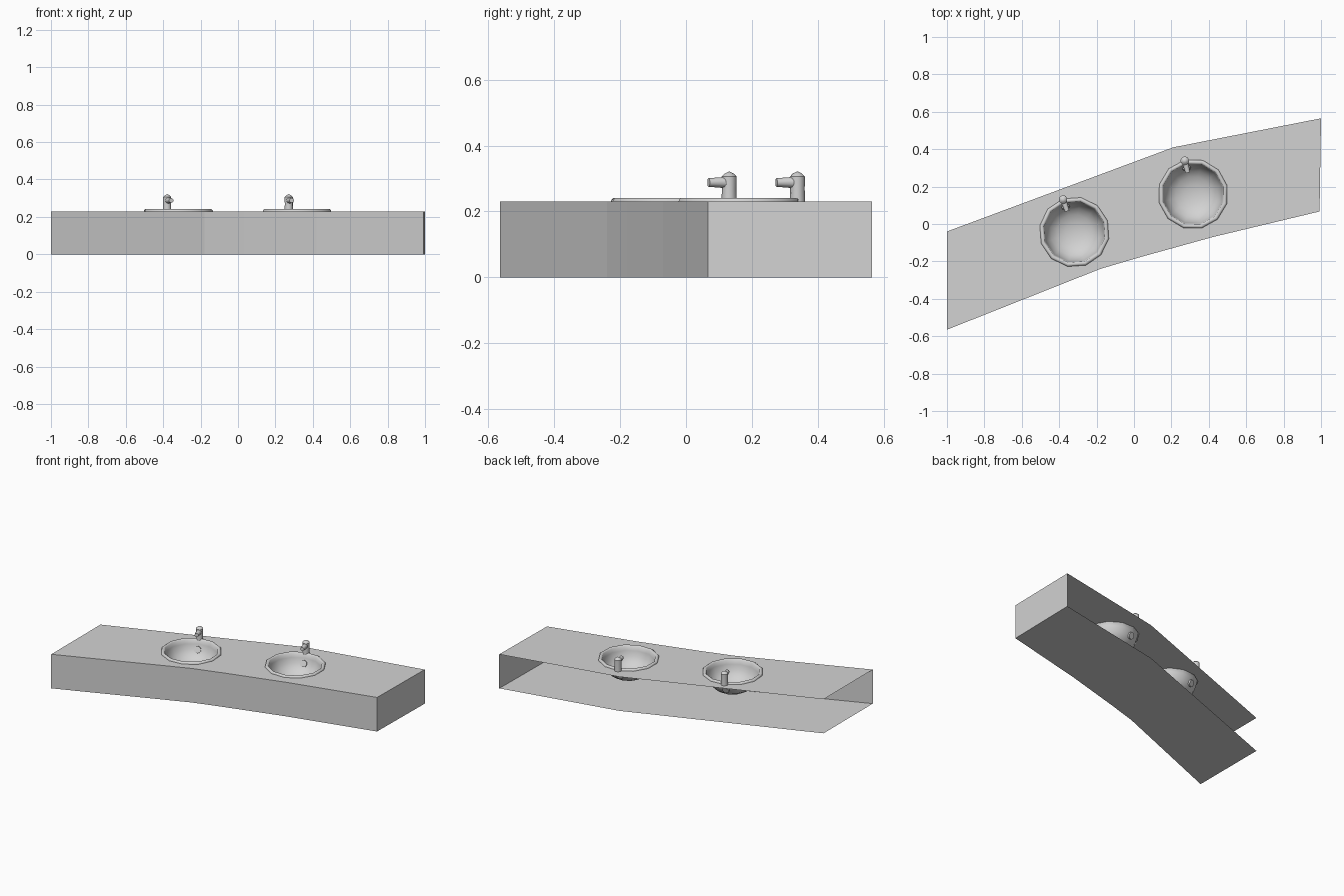
import bpy, bmesh
from math import radians, pi, sin, cos
from mathutils import Matrix, Vector

cube = bpy.data.objects.get("Cube")
if cube:
    bpy.data.objects.remove(cube)

grey = bpy.data.materials.new("light_grey")
grey.use_nodes = True
grey.diffuse_color = (0.65, 0.65, 0.65, 1)
grey.node_tree.nodes["Principled BSDF"].inputs["Base Color"].default_value = grey.diffuse_color

TOP = 0.23
SIDES = 12
FRONT = [(-1, -0.565), (-0.18, -0.24), (0.03, -0.178), (0.42, -0.07), (0.992, 0.067)]
BACK = [(1, 0.565), (0.21, 0.41), (-1, -0.04)]
# side name, basin centre, turn of the basin and tap
BASINS = [("right", (-0.319, -0.043), radians(19)), ("left", (0.316, 0.16), radians(14))]


def finish(name, bm, smooth=False):
    mesh = bpy.data.meshes.new(name)
    bm.to_mesh(mesh)
    bm.free()
    mesh.materials.append(grey)
    obj = bpy.data.objects.new(name, mesh)
    bpy.context.collection.objects.link(obj)
    if smooth:
        bpy.ops.object.select_all(action="DESELECT")
        obj.select_set(True)
        bpy.context.view_layer.objects.active = obj
        bpy.ops.object.shade_smooth_by_angle(angle=radians(42))
    return obj


def loop_edges(bm, points, z):
    verts = [bm.verts.new((x, y, z)) for x, y in points]
    return [bm.edges.new((a, b)) for a, b in zip(verts, verts[1:] + verts[:1])]


def wall(name, points):
    bm = bmesh.new()
    low = [bm.verts.new((x, y, 0)) for x, y in points]
    high = [bm.verts.new((x, y, TOP)) for x, y in points]
    for i in range(len(points) - 1):
        bm.faces.new((low[i], low[i + 1], high[i + 1], high[i]))
    finish(name, bm)


def lathe(bm, profile, sides):
    verts = [bm.verts.new((r, 0, z)) for r, z in profile]
    edges = [bm.edges.new(pair) for pair in zip(verts, verts[1:])]
    bmesh.ops.spin(bm, geom=verts + edges, cent=(0, 0, 0), axis=(0, 0, 1),
                   angle=2 * pi, steps=sides)
    bmesh.ops.remove_doubles(bm, verts=bm.verts, dist=0.0005)
    bmesh.ops.dissolve_degenerate(bm, edges=bm.edges, dist=0.0001)
    bmesh.ops.recalc_face_normals(bm, faces=bm.faces)


# Countertop sheet with a hole for each basin
bm = bmesh.new()
edges = loop_edges(bm, FRONT + BACK, TOP)
for _, (cx, cy), turn in BASINS:
    angles = [turn + 2 * pi * i / SIDES for i in range(SIDES)]
    edges += loop_edges(bm, [(cx + 0.17 * cos(a), cy + 0.17 * sin(a)) for a in angles], TOP)
bmesh.ops.triangle_fill(bm, use_beauty=True, edges=edges, normal=(0, 0, 1))
for face in bm.faces:
    face.normal_update()
    if face.normal.z < 0:
        face.normal_flip()
finish("countertop", bm)

# Underside sheet
bm = bmesh.new()
bm.faces.new([bm.verts.new((x, y, 0)) for x, y in reversed(FRONT + BACK)])
finish("underside", bm)

# Front panel and left end panel; the back and right end stay open
wall("front_panel", FRONT)
wall("left_end_panel", [FRONT[-1], BACK[0]])

BOWL = [(0.188, 0.23), (0.187, 0.236), (0.181, 0.241), (0.172, 0.241), (0.166, 0.236),
        (0.161, 0.21), (0.15, 0.175), (0.128, 0.145), (0.095, 0.122), (0.05, 0.109), (0, 0.104)]
TAP = [(0.023, 0.23), (0.022, 0.27), (0.023, 0.306), (0.014, 0.315), (0, 0.322)]

for side, (cx, cy), turn in BASINS:
    place = Matrix.Translation((cx, cy, 0)) @ Matrix.Rotation(turn, 4, "Z")

    # Basin with rolled rim
    bm = bmesh.new()
    lathe(bm, BOWL, SIDES)
    lowest = min(bm.faces, key=lambda f: f.calc_center_median().z)
    if lowest.normal.z < 0:
        bmesh.ops.reverse_faces(bm, faces=bm.faces)
    finish(side + "_basin", bm, True).matrix_world = place

    # Overflow fitting through the basin wall
    bm = bmesh.new()
    tilt = Vector((0, -0.9, 0.4)).to_track_quat("Z", "Y").to_matrix().to_4x4()
    bmesh.ops.create_cone(bm, cap_ends=True, segments=12, radius1=0.022, radius2=0.022,
                          depth=0.02, matrix=Matrix.Translation((0, 0.146, 0.178)) @ tilt)
    finish(side + "_overflow", bm, True).matrix_world = place

    # Tap body
    bm = bmesh.new()
    lathe(bm, TAP, 10)
    finish(side + "_tap_body", bm, True).matrix_world = place @ Matrix.Translation((0, 0.184, 0))

    # Tap spout, tapering towards the basin
    bm = bmesh.new()
    bmesh.ops.create_cone(bm, cap_ends=True, segments=10, radius1=0.018, radius2=0.013, depth=0.066,
                          matrix=Matrix.Translation((0, 0.151, 0.288)) @ Matrix.Rotation(pi / 2, 4, "X"))
    finish(side + "_tap_spout", bm, True).matrix_world = place
